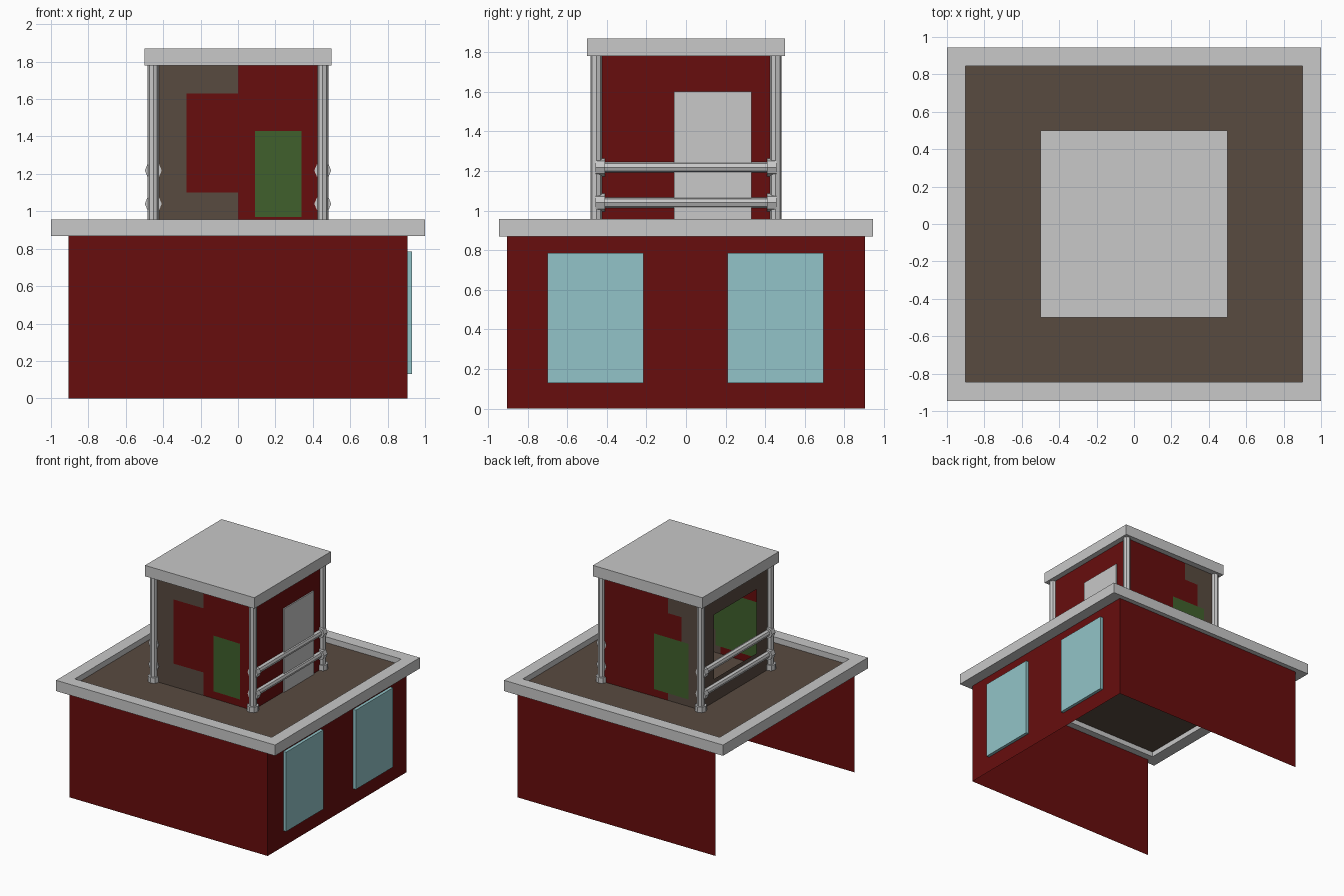
import bpy, bmesh, math
from mathutils import Matrix, Vector

if "Cube" in bpy.data.objects:
    bpy.data.objects.remove(bpy.data.objects["Cube"])


def material(name, rgb):
    m = bpy.data.materials.new(name)
    m.diffuse_color = (*rgb, 1)
    m.use_nodes = True
    m.node_tree.nodes["Principled BSDF"].inputs["Base Color"].default_value = m.diffuse_color
    return m


RED = material("dark red", (0.136, 0.004, 0.004))
BROWN = material("brown", (0.098, 0.069, 0.051))
GREY = material("light grey", (0.578, 0.578, 0.578))
GREEN = material("green", (0.051, 0.117, 0.025))
BLUE = material("pale blue", (0.287, 0.552, 0.578))


def finish(name, bm, mat):
    me = bpy.data.meshes.new(name)
    bm.to_mesh(me)
    bm.free()
    me.materials.append(mat)
    ob = bpy.data.objects.new(name, me)
    bpy.context.collection.objects.link(ob)
    return ob


def add_box(bm, x0, x1, y0, y1, z0, z1):
    mat = Matrix.Translation(((x0 + x1) / 2, (y0 + y1) / 2, (z0 + z1) / 2)) \
        @ Matrix.Diagonal((x1 - x0, y1 - y0, z1 - z0, 1))
    bmesh.ops.create_cube(bm, size=1, matrix=mat)


def box(name, mat, *dims):
    bm = bmesh.new()
    add_box(bm, *dims)
    return finish(name, bm, mat)


def add_pipe(bm, a, b, r):
    a, b = Vector(a), Vector(b)
    rot = (b - a).to_track_quat('Z', 'Y').to_matrix().to_4x4()
    bmesh.ops.create_cone(bm, cap_ends=True, segments=8, radius1=r, radius2=r,
                          depth=(b - a).length,
                          matrix=Matrix.Translation((a + b) / 2) @ rot)


def sheet(name, mat, turn, dist, u0, u1, z0, z1, slope=0, pivot=0, hole=None):
    """Thin upright wall facing -y before turning about z, optionally with a window hole."""
    bm = bmesh.new()
    rot = Matrix.Rotation(math.radians(turn), 3, 'Z')

    def ring(a, b, c, d):
        return [bm.verts.new(rot @ Vector((u, -(dist + slope * (u - pivot)), z)))
                for u, z in ((a, c), (b, c), (b, d), (a, d))]
    outer = ring(u0, u1, z0, z1)
    if hole:
        inner = ring(*hole)
        for i in range(4):
            j = (i + 1) % 4
            bm.faces.new((outer[i], outer[j], inner[j], inner[i]))
    else:
        bm.faces.new(outer)
    return finish(name, bm, mat)


# lower storey: three thin walls, left side open
for name, turn in (("front", 0), ("right", 90), ("back", 180)):
    sheet("lower_wall_" + name, RED, turn, 0.905, -0.905, 0.905, 0, 0.91)
for i, (y0, y1) in enumerate(((-0.70, -0.215), (0.21, 0.695))):
    box("lower_window_%d" % (i + 1), BLUE, 0.90, 0.93, y0, y1, 0.13, 0.785)

# flat roof deck and raised rim
bm = bmesh.new()
bmesh.ops.create_grid(bm, x_segments=1, y_segments=1, size=1,
                      matrix=Matrix.Translation((0, 0, 0.91)) @ Matrix.Diagonal((0.9, 0.845, 1, 1)))
finish("roof_deck", bm, BROWN)
bm = bmesh.new()
for s in (-1, 1):
    add_box(bm, *sorted((s * 0.9, s * 1.0)), -0.945, 0.945, 0.868, 0.957)
    add_box(bm, -0.9, 0.9, *sorted((s * 0.845, s * 0.945)), 0.868, 0.957)
finish("roof_rim", bm, GREY)

# cabin: brown shell with a window opening on each side
W, Z0, Z1 = 0.45, 0.91, 1.78
for name, turn in (("front", 0), ("right", 90), ("back", 180), ("left", -90)):
    sheet("cabin_shell_" + name, BROWN, turn, W, -W, W, Z0, Z1, hole=(-0.275, 0.275, 1.1, 1.63))

# red cladding and green panels, slightly askew so they cross the shell
sheet("cladding_front", RED, 0, W, -W, W, Z0, Z1, 0.012, 0.0)
sheet("cladding_back", RED, 180, W, -W, W, Z0, Z1, -0.012, 0.15)
sheet("cladding_right", RED, 90, W + 0.003, -W, W, Z0, Z1)
sheet("green_panel_front", GREEN, 0, W, -0.34, 0.34, 0.97, 1.43, 0.024, 0.045)
sheet("green_panel_back", GREEN, 180, W, -0.34, 0.34, 0.97, 1.43, 0.012, -0.1)
box("cabin_door", GREY, 0.445, 0.463, -0.06, 0.33, 0.91, 1.6)
box("cabin_roof", GREY, -0.5, 0.5, -0.5, 0.5, 1.78, 1.87)

# corner posts with feet
P = 0.453
for sx, a in ((-1, "left"), (1, "right")):
    for sy, b in ((-1, "front"), (1, "back")):
        bm = bmesh.new()
        add_pipe(bm, (sx * P, sy * P, 0.91), (sx * P, sy * P, 1.78), 0.03)
        add_pipe(bm, (sx * P, sy * P, 0.91), (sx * P, sy * P, 0.955), 0.045)
        finish("post_%s_%s" % (b, a), bm, GREY)
    # two rails per side with end collars
    for z, level in ((1.04, "lower"), (1.218, "upper")):
        bm = bmesh.new()
        add_pipe(bm, (sx * P, -0.457, z), (sx * P, 0.457, z), 0.027)
        for sy in (-1, 1):
            add_pipe(bm, (sx * P, sy * 0.41, z), (sx * P, sy * 0.458, z), 0.045)
        finish("rail_%s_%s" % (level, a), bm, GREY)
